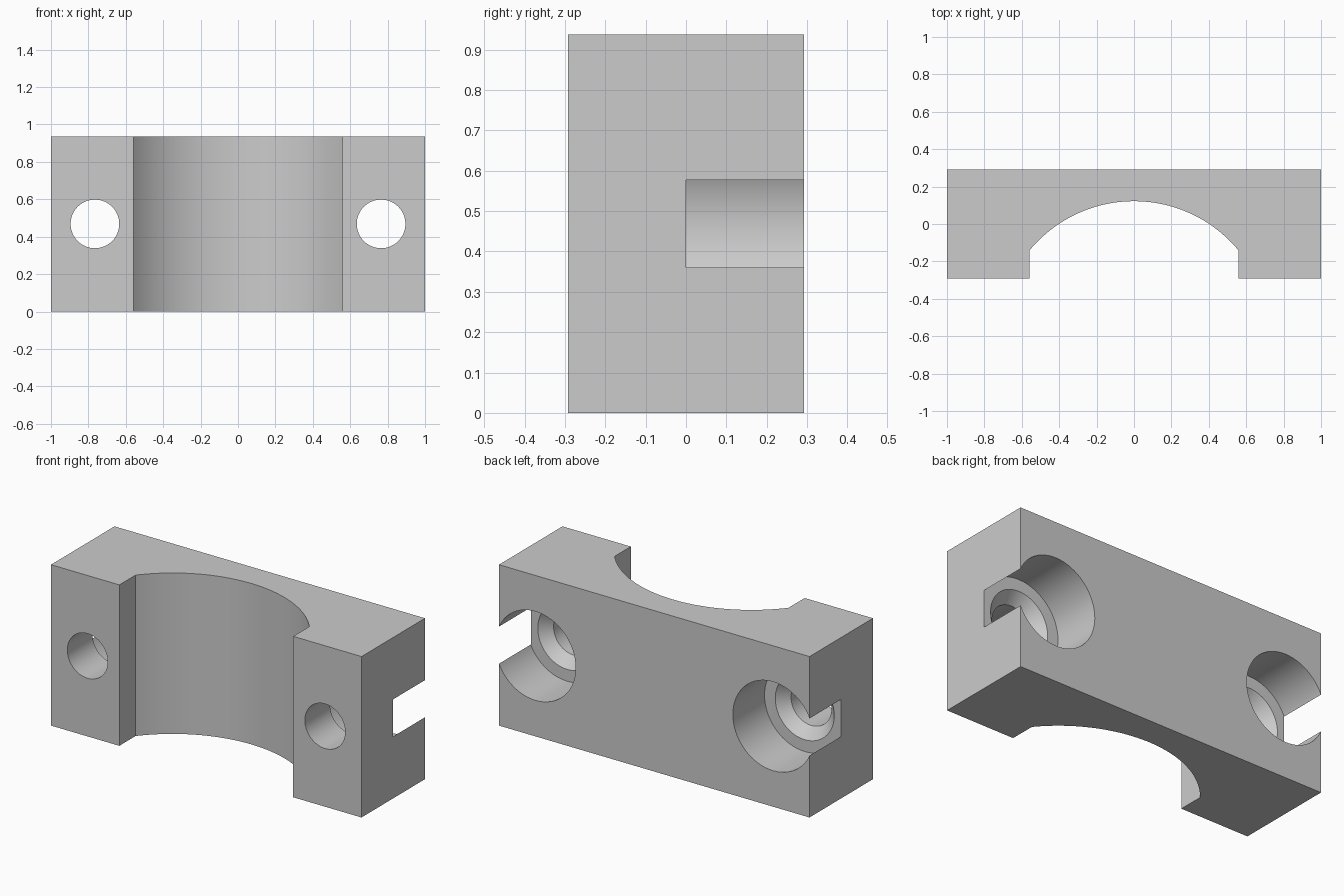
import bpy
import math

cube = bpy.data.objects.get("Cube")
if cube:
    bpy.data.objects.remove(cube, do_unlink=True)

HALF_DEPTH, HEIGHT = 0.292, 0.937
HOLE_X, HOLE_Z = 0.765, HEIGHT / 2

grey = bpy.data.materials.new("plain grey")
grey.use_nodes = True
grey.diffuse_color = (0.6, 0.6, 0.6, 1)
grey.node_tree.nodes["Principled BSDF"].inputs["Base Color"].default_value = (0.6, 0.6, 0.6, 1)


def add_mesh(name, verts, faces):
    mesh = bpy.data.meshes.new(name)
    mesh.from_pydata(verts, [], faces)
    mesh.materials.append(grey)
    obj = bpy.data.objects.new(name, mesh)
    bpy.context.collection.objects.link(obj)
    return obj


def extrude_profile(name, profile, height):
    """Prism from a counter-clockwise outline seen from above."""
    n = len(profile)
    verts = [(x, y, z) for z in (0, height) for x, y in profile]
    faces = [tuple(reversed(range(n))), tuple(range(n, 2 * n))]
    faces += [(i, (i + 1) % n, (i + 1) % n + n, i + n) for i in range(n)]
    return add_mesh(name, verts, faces)


def turned_cutter(name, x, profile, n=64):
    """Solid turned about a front-to-back axis from (radius, y) pairs."""
    verts = []
    for r, y in profile:
        for k in range(n):
            a = 2 * math.pi * k / n
            verts.append((x + r * math.cos(a), y, HOLE_Z + r * math.sin(a)))
    faces = [tuple(range(n)), tuple(reversed(range(len(verts) - n, len(verts))))]
    for j in range(len(profile) - 1):
        for k in range(n):
            a, b = j * n + k, j * n + (k + 1) % n
            faces.append((a, a + n, b + n, b))
    return add_mesh(name, verts, faces)


# Block outline with the curved saddle in the front
half_width, apex, shoulder = 0.56, 0.122, -0.143
sagitta = apex - shoulder
radius = (half_width ** 2 + sagitta ** 2) / (2 * sagitta)
sweep = math.asin(half_width / radius)
steps = 48
arc = []
for i in range(steps + 1):
    a = sweep * (2 * i / steps - 1)
    arc.append((radius * math.sin(a), apex - radius + radius * math.cos(a)))
outline = [(-1, -HALF_DEPTH), (-half_width, -HALF_DEPTH), *arc,
           (half_width, -HALF_DEPTH), (1, -HALF_DEPTH),
           (1, HALF_DEPTH), (-1, HALF_DEPTH)]
block = extrude_profile("clamp_block", outline, HEIGHT)

# Bolt holes: through hole, chamfer, then a wide recess open at the back and side
bolt_profile = [(0.13, -0.4), (0.13, -0.06), (0.19, 0), (0.259, 0), (0.259, 0.4)]
for side, label in ((-1, "right"), (1, "left")):
    cutter = turned_cutter(label + "_bolt_hole_cutter", side * HOLE_X, bolt_profile)
    cutter.hide_render = True
    cutter.hide_viewport = True
    cut = block.modifiers.new(label + " bolt hole", "BOOLEAN")
    cut.operation = "DIFFERENCE"
    cut.solver = "EXACT"
    cut.object = cutter

# Apply the cuts, then smooth the curved walls and keep edges sharp
bpy.ops.object.select_all(action="DESELECT")
bpy.context.view_layer.objects.active = block
block.select_set(True)
for name in [m.name for m in block.modifiers]:
    bpy.ops.object.modifier_apply(modifier=name)
bpy.ops.object.shade_smooth_by_angle(angle=math.radians(25))
for obj in [o for o in bpy.data.objects if o.name.endswith("_cutter")]:
    bpy.data.objects.remove(obj, do_unlink=True)
